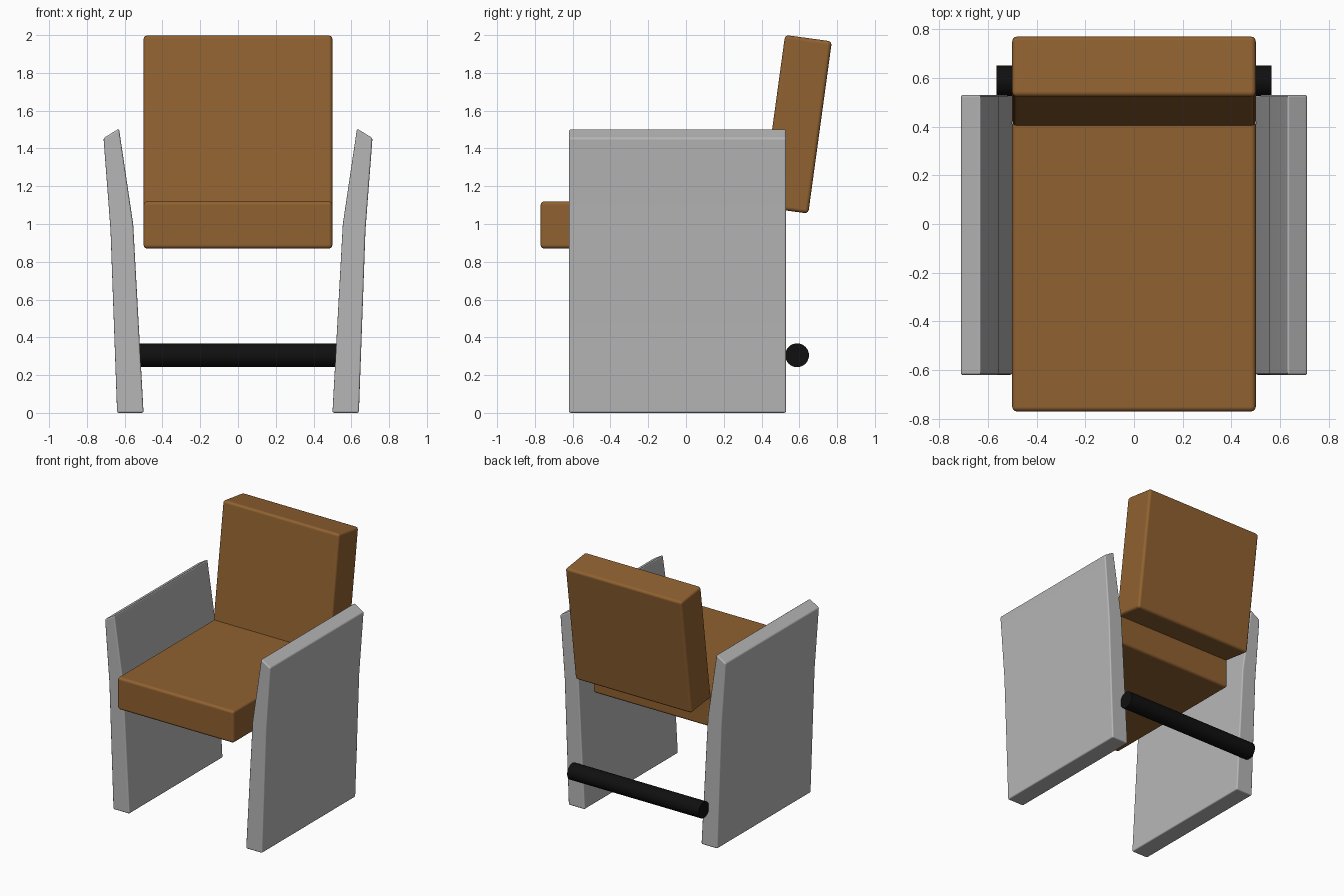
import bpy, bmesh, math

cube = bpy.data.objects.get("Cube")
if cube:
    bpy.data.objects.remove(cube, do_unlink=True)


def make_material(name, rgb):
    mat = bpy.data.materials.new(name)
    mat.use_nodes = True
    col = (*rgb, 1.0)
    mat.diffuse_color = col
    bsdf = next(n for n in mat.node_tree.nodes if n.type == 'BSDF_PRINCIPLED')
    bsdf.inputs["Base Color"].default_value = col
    bsdf.inputs["Roughness"].default_value = 0.6
    return mat


BROWN = make_material("brown leather", (0.28, 0.12, 0.03))
GREY = make_material("grey panel", (0.47, 0.47, 0.47))
BLACK = make_material("black metal", (0.005, 0.005, 0.005))


def finish(obj, name, mat, bevel=0.0):
    """Name, colour, soften the edges and smooth the shading."""
    obj.name = obj.data.name = name
    obj.data.materials.append(mat)
    bpy.ops.object.select_all(action='DESELECT')
    obj.select_set(True)
    bpy.context.view_layer.objects.active = obj
    bpy.ops.object.shade_smooth_by_angle(angle=math.radians(35))
    if bevel:
        mod = obj.modifiers.new("soft edges", 'BEVEL')
        mod.width = bevel
        mod.segments = 3
        mod.limit_method = 'ANGLE'
        mod.angle_limit = math.radians(30)
        mod.harden_normals = True
    return obj


def cushion(name, size, centre, tilt=0.0):
    bpy.ops.mesh.primitive_cube_add(size=1, location=centre)
    obj = bpy.context.object
    obj.scale = size
    bpy.ops.object.transform_apply(location=False, rotation=False, scale=True)
    obj.rotation_euler.x = -math.radians(tilt)
    return finish(obj, name, BROWN, 0.02)


def side_panel(name, side):
    # Cross-section in x and z, extruded from front to back
    profile = [(0.50, 0.0), (0.64, 0.0), (0.675, 0.97),
               (0.712, 1.455), (0.63, 1.505), (0.555, 1.0)]
    bm = bmesh.new()
    face = bm.faces.new([bm.verts.new((side * x, -0.62, z)) for x, z in profile])
    ext = bmesh.ops.extrude_face_region(bm, geom=[face])
    moved = [v for v in ext["geom"] if isinstance(v, bmesh.types.BMVert)]
    bmesh.ops.translate(bm, verts=moved, vec=(0, 1.15, 0))
    bmesh.ops.recalc_face_normals(bm, faces=bm.faces)
    mesh = bpy.data.meshes.new(name)
    bm.to_mesh(mesh)
    bm.free()
    obj = bpy.data.objects.new(name, mesh)
    bpy.context.collection.objects.link(obj)
    return finish(obj, name, GREY, 0.01)


# Seat and reclined backrest
cushion("seat", (1.0, 1.2, 0.25), (0, -0.17, 0.995))
cushion("backrest", (1.0, 0.25, 0.92), (0, 0.586, 1.528), tilt=7.8)

# Leaning side panels that serve as legs and armrests
side_panel("left_side_panel", 1)
side_panel("right_side_panel", -1)

# Rear crossbar
bpy.ops.mesh.primitive_cylinder_add(vertices=32, radius=0.063, depth=1.13,
                                    location=(0, 0.588, 0.305),
                                    rotation=(0, math.pi / 2, 0))
finish(bpy.context.object, "rear_crossbar", BLACK)
